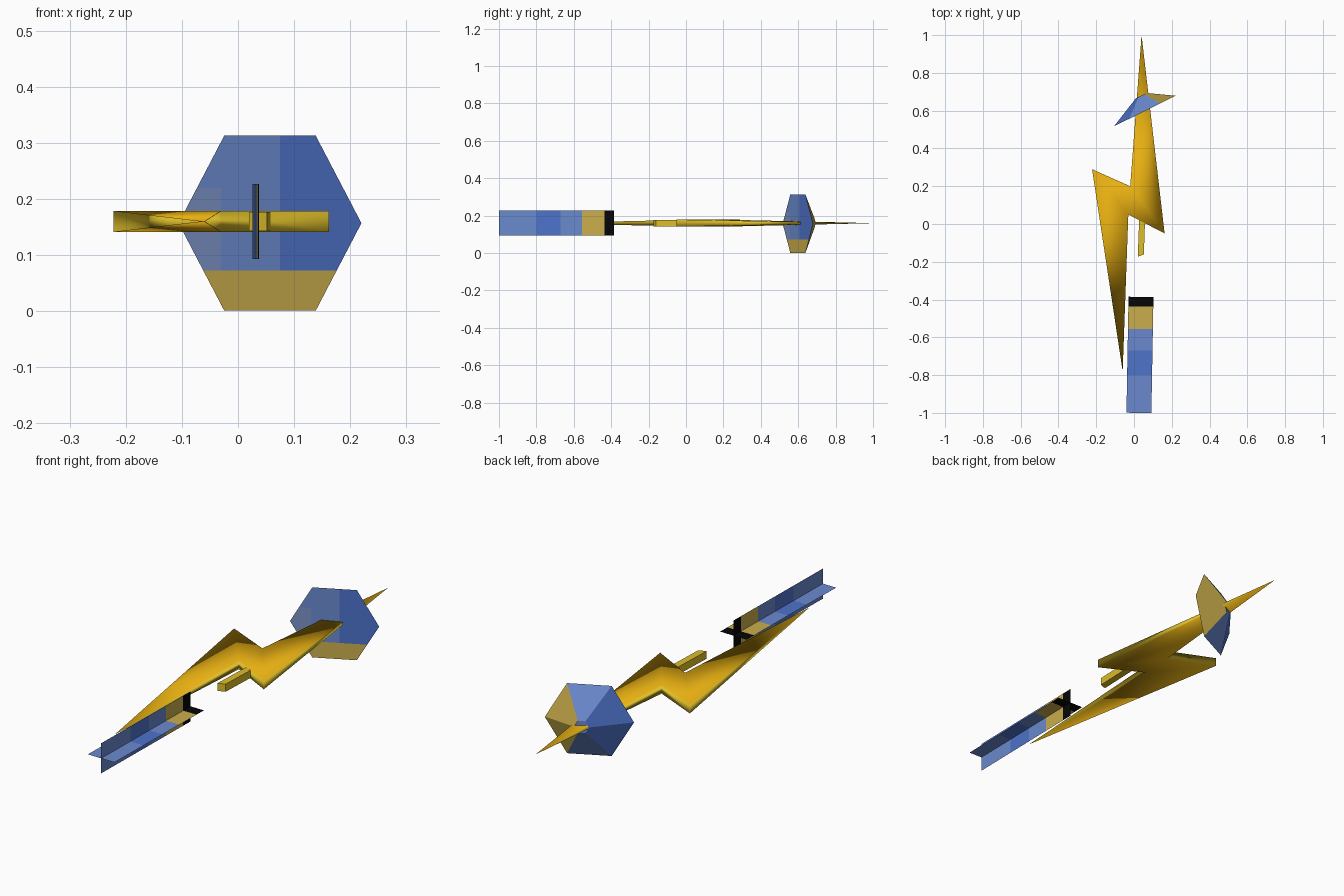
import bpy, bmesh
from mathutils import Vector

if "Cube" in bpy.data.objects:
    bpy.data.objects.remove(bpy.data.objects["Cube"])

MID = 0.16    # height of the flat centre plane


def material(name, rgb):
    lin = [((c / 255 + 0.055) / 1.055) ** 2.4 if c > 10 else c / 3300 for c in rgb] + [1]
    m = bpy.data.materials.new(name)
    m.use_nodes = True
    m.diffuse_color = lin
    m.node_tree.nodes["Principled BSDF"].inputs["Base Color"].default_value = lin
    return m


gold = material("gold", (232, 176, 18))
yellow = material("yellow", (222, 190, 42))
tan = material("tan", (202, 174, 76))
blue = material("blue", (106, 138, 206))
deep = material("deep blue", (78, 115, 202))
slate = material("slate blue", (122, 146, 196))
black = material("black", (6, 6, 6))


def finish(name, bm, mats, rule=None, smooth=False, normals=True):
    """Turn a bmesh into an object, colouring each face by a rule."""
    if normals:
        bmesh.ops.recalc_face_normals(bm, faces=bm.faces)
    bm.normal_update()
    for f in bm.faces:
        f.smooth = smooth
        f.material_index = mats.index(rule(f)) if rule else 0
    me = bpy.data.meshes.new(name)
    bm.to_mesh(me)
    bm.free()
    for m in mats:
        me.materials.append(m)
    ob = bpy.data.objects.new(name, me)
    bpy.context.collection.objects.link(ob)
    return ob


def cut(bm, geom_faces, co, no):
    """Score a line across the given faces and return the resulting faces."""
    geom = list(geom_faces)
    geom += list({e for f in geom_faces for e in f.edges}) + list({v for f in geom_faces for v in f.verts})
    res = bmesh.ops.bisect_plane(bm, geom=geom, plane_co=co, plane_no=no, dist=1e-5)
    return [g for g in res["geom"] if isinstance(g, bmesh.types.BMFace)]


# Zigzag blade: thick in the middle, both ends drawn to a point
corners = {"right": (0.162, -0.05), "inner": (-0.03, 0.05),
           "left": (-0.222, 0.29), "notch": (-0.02, 0.2)}
bm = bmesh.new()
back = bm.verts.new((0.04, 1, MID))
front = bm.verts.new((-0.06, -0.78, MID))
layers = [{k: bm.verts.new((x, y, MID + dz)) for k, (x, y) in corners.items()}
          for dz in (0.019, -0.019)]
for d in layers:
    bm.faces.new((back, d["notch"], d["right"]))
    bm.faces.new((d["notch"], d["inner"], d["right"]))
    bm.faces.new((d["notch"], d["left"], d["inner"]))
    bm.faces.new((d["left"], front, d["inner"]))
up, low = layers
for tip, k in ((back, "right"), (back, "notch"), (front, "left"), (front, "inner")):
    bm.faces.new((tip, up[k], low[k]))
for a, b in (("notch", "left"), ("inner", "right")):
    bm.faces.new((up[a], up[b], low[b], low[a]))
finish("zigzag_blade", bm, [gold, yellow],
       lambda f: gold if abs(f.normal.z) > 0.5 else yellow, smooth=True)

# Square handle peg in front of the blade
bm = bmesh.new()
ends = []
for x, y in ((0.036, -0.167), (0.044, 0.05)):
    ends.append([bm.verts.new((x + sx * 0.016, y + sx * 0.006, MID + sz * 0.017))
                 for sx, sz in ((-1, -1), (1, -1), (1, 1), (-1, 1))])
for ring in ends:
    bm.faces.new(ring)
for i in range(4):
    j = (i + 1) % 4
    bm.faces.new((ends[0][i], ends[0][j], ends[1][j], ends[1][i]))
finish("handle_peg", bm, [yellow])

# Six-sided shallow cone around the blade, slightly turned
centre, side = Vector((0.057, 0.598, 0.157)), Vector((0.163, 0.081, 0))
rise = Vector((0, 0, 0.156))
hexagon = [(1, 0), (0.5, 1), (-0.5, 1), (-1, 0), (-0.5, -1), (0.5, -1)]
bm = bmesh.new()
rim = [bm.verts.new(centre + side * a + rise * b) for a, b in hexagon]
cap = [bm.verts.new(Vector((0.038, 0.68, MID)) + (side * a + rise * b) * 0.17) for a, b in hexagon]
disc = bm.faces.new(rim)
bm.faces.new(cap)
for i in range(6):
    j = (i + 1) % 6
    bm.faces.new((rim[i], rim[j], cap[j], cap[i]))
bmesh.ops.recalc_face_normals(bm, faces=bm.faces)
faces = [disc]
for co, no in (((0, 0, 0.073), (0, 0, 1)), ((0.075, 0, 0), (1, 0, 0)),
               ((-0.03, 0, 0), (1, 0, 0)), ((0, 0, 0.22), (0, 0, 1))):
    faces = cut(bm, faces, co, no)


def guard_colour(f):
    c = f.calc_center_median()
    if f.normal.y < -0.8:                       # flat front
        if c.z < 0.073:
            return tan
        if c.x > 0.075:
            return deep
        return slate if c.x < -0.03 and c.z < 0.22 else blue
    if c.x > 0.09:                              # sloping back
        return tan
    return deep if c.x < 0 else blue


finish("cone_guard", bm, [tan, blue, deep, slate], guard_colour)

# Trail: two crossed flat sheets with colour bands
near, far = Vector((0.026, -1, MID)), Vector((0.037, -0.386, MID))
bands = [-0.8, -0.67, -0.555, -0.437]


def trail_colour(f):
    y = f.calc_center_median().y
    return [blue, deep, blue, tan, black][sum(y > b for b in bands)]


for name, half in (("trail_flat_sheet", Vector((0.066, -0.001, 0))),
                   ("trail_upright_sheet", Vector((0, 0, 0.067)))):
    bm = bmesh.new()
    sheet = [bm.faces.new([bm.verts.new(p) for p in
                           (near - half, near + half, far + half, far - half)])]
    for y in bands:
        sheet = cut(bm, sheet, (0, y, 0), (0, 1, 0))
    finish(name, bm, [blue, deep, tan, black], trail_colour, normals=False)
